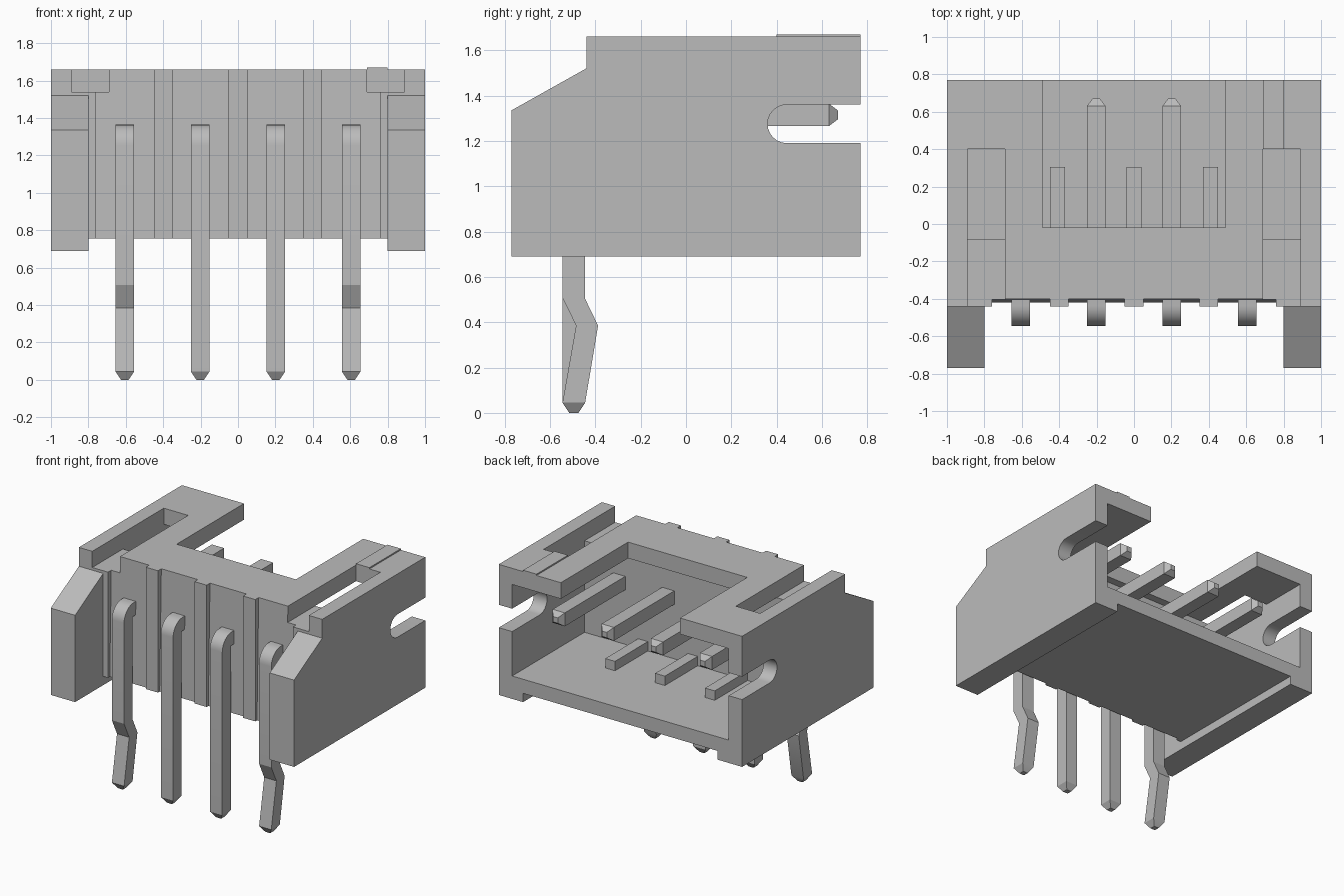
import bpy, bmesh, math

cube = bpy.data.objects.get("Cube")
if cube:
    bpy.data.objects.remove(cube, do_unlink=True)

grey = bpy.data.materials.new("plain_grey")
grey.use_nodes = True
grey.diffuse_color = (0.5, 0.5, 0.5, 1)
grey.node_tree.nodes["Principled BSDF"].inputs["Base Color"].default_value = (0.5, 0.5, 0.5, 1)


def finish(name, bm):
    bmesh.ops.recalc_face_normals(bm, faces=bm.faces)
    mesh = bpy.data.meshes.new(name)
    bm.to_mesh(mesh)
    bm.free()
    mesh.materials.append(grey)
    obj = bpy.data.objects.new(name, mesh)
    bpy.context.scene.collection.objects.link(obj)
    return obj


def extrude(name, profile, x0, x1):
    """Extrude a (y, z) outline from x0 to x1."""
    bm = bmesh.new()
    face = bm.faces.new([bm.verts.new((x0, y, z)) for y, z in profile])
    ext = bmesh.ops.extrude_face_region(bm, geom=[face])
    verts = [v for v in ext["geom"] if isinstance(v, bmesh.types.BMVert)]
    bmesh.ops.translate(bm, verts=verts, vec=(x1 - x0, 0, 0))
    return finish(name, bm)


def box(name, x0, x1, y0, y1, z0, z1):
    return extrude(name, [(y0, z0), (y1, z0), (y1, z1), (y0, z1)], x0, x1)


def smooth(obj, degrees):
    bpy.ops.object.select_all(action="DESELECT")
    obj.select_set(True)
    bpy.context.view_layer.objects.active = obj
    bpy.ops.object.shade_smooth_by_angle(angle=math.radians(degrees))


# Housing outline with the rounded latch slot open to the back
r = 0.085
slot = [(0.36 + r - r * math.sin(a), 1.275 - r * math.cos(a))
        for a in (math.pi * i / 12 for i in range(13))]
outline = [(-0.77, 0.69), (0.77, 0.69), (0.77, 1.19)] + slot + [
    (0.77, 1.36), (0.77, 1.66), (-0.44, 1.66), (-0.44, 1.52), (-0.77, 1.335)]
housing = extrude("housing", outline, -1, 1)

# Cutters: space between wings, raised underside, cavity, roof notch
cutters = [
    box("wing_gap_cutter", -0.8, 0.8, -0.9, -0.44, 0.5, 1.8),
    box("underside_cutter", -0.8, 0.8, -0.9, 0.9, 0.5, 0.755),
    box("cavity_cutter", -0.89, 0.89, -0.08, 0.9, 0.86, 1.54),
    box("notch_cutter", -0.49, 0.49, -0.02, 0.9, 1.5, 1.8),
]
# Roof windows, shallow at the front and open to the cavity behind
window = [(-0.6, 1.54), (-0.075, 1.54), (-0.075, 1.5), (0.4, 1.5), (0.4, 1.8), (-0.6, 1.8)]
for x in (-0.89, 0.69):
    cutters.append(extrude("window_cutter", window, x, x + 0.2))
# Tapered panels between the front ribs
taper = [(-0.6, 0.6), (-0.423, 0.6), (-0.397, 1.8), (-0.6, 1.8)]
for x0, x1 in ((-0.76, -0.45), (-0.35, -0.05), (0.05, 0.35), (0.45, 0.76)):
    cutters.append(extrude("panel_cutter", taper, x0, x1))

for cutter in cutters:
    mod = housing.modifiers.new("cut", "BOOLEAN")
    mod.operation = "DIFFERENCE"
    mod.solver = "EXACT"
    mod.object = cutter
bpy.context.view_layer.update()
cut_mesh = bpy.data.meshes.new_from_object(
    housing.evaluated_get(bpy.context.evaluated_depsgraph_get()))
housing.modifiers.clear()
housing.data = cut_mesh
for cutter in cutters:
    bpy.data.objects.remove(cutter, do_unlink=True)
smooth(housing, 25)

# Raised position mark on the roof
box("position_mark", 0.69, 0.8, 0.4, 0.77, 1.65, 1.67)

# Short bars on the cavity floor
for i, x in enumerate((-0.41, 0, 0.41)):
    box(f"floor_bar_{i + 1}", x - 0.04, x + 0.04, -0.1, 0.305, 0.855, 0.93)


def pin(name, x, kinked):
    """Loft rectangular sections along a bent pin: outer point, inner point, half width."""
    w = 0.05
    sections = [((-0.515, 0), (-0.475, 0), 0.02), ((-0.545, 0.045), (-0.445, 0.045), w)]
    if kinked:
        sections += [((-0.485, 0.385), (-0.388, 0.385), w), ((-0.545, 0.508), (-0.445, 0.503), w)]
    for i in range(9):
        a = math.pi / 2 * i / 8
        c, s = math.cos(a), math.sin(a)
        sections.append(((-0.435 - 0.11 * c, 1.255 + 0.11 * s),
                         (-0.435 - 0.01 * c, 1.255 + 0.01 * s), w))
    sections += [((0.63, 1.365), (0.63, 1.265), w), ((0.67, 1.335), (0.67, 1.295), 0.02)]
    bm = bmesh.new()
    rings = [[bm.verts.new((x + dx, *p)) for dx, p in ((-h, o), (h, o), (h, n), (-h, n))]
             for o, n, h in sections]
    for a, b in zip(rings, rings[1:]):
        for i in range(4):
            j = (i + 1) % 4
            bm.faces.new((a[i], a[j], b[j], b[i]))
    bm.faces.new(rings[0])
    bm.faces.new(rings[-1])
    smooth(finish(name, bm), 25)


# Outer pins are kinked, inner pins are straight
for i, x in enumerate((-0.605, -0.202, 0.202, 0.605)):
    pin(f"pin_{i + 1}", x, i in (0, 3))
